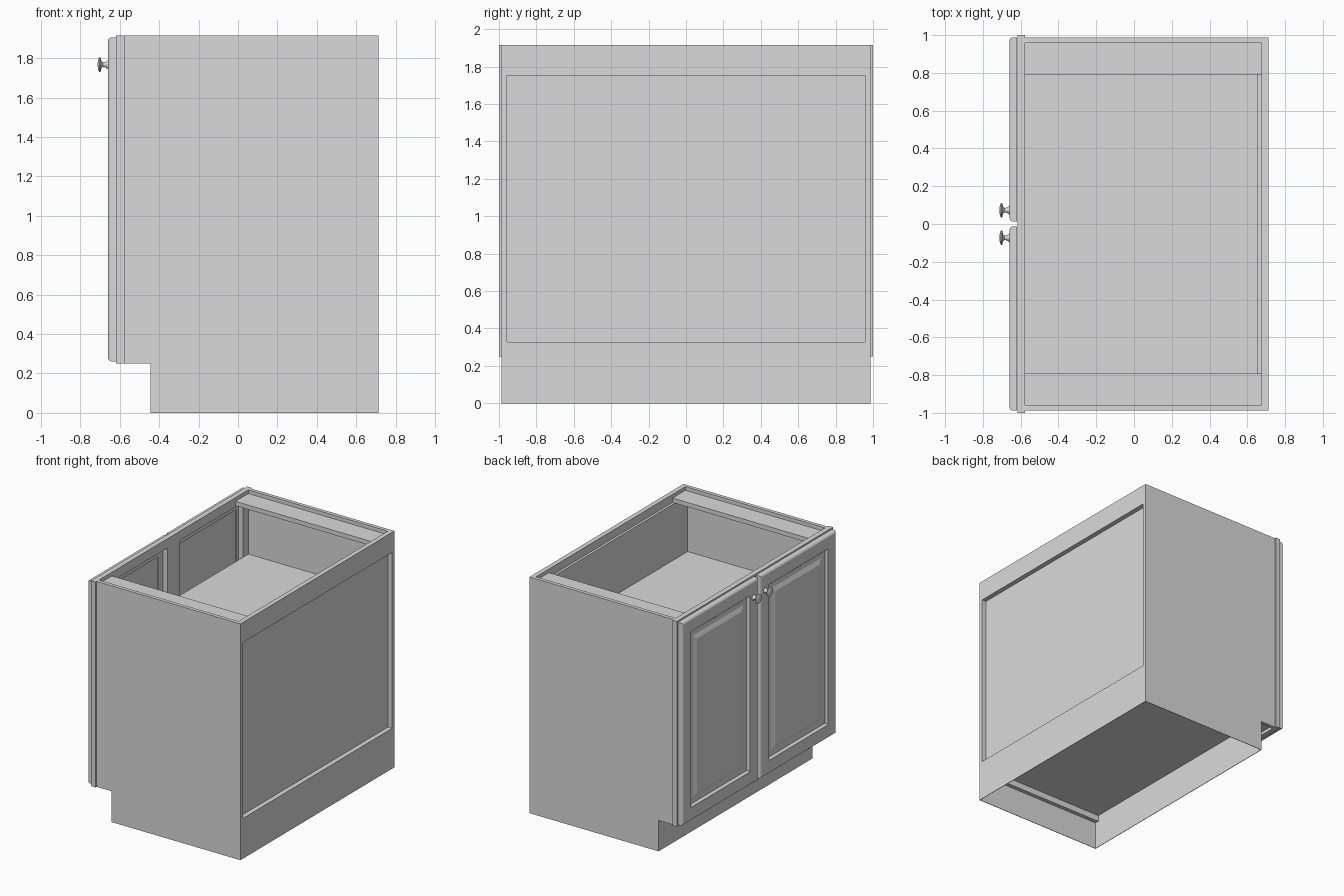
import bpy, bmesh, math
from mathutils import Matrix

cube = bpy.data.objects.get("Cube")
if cube:
    bpy.data.objects.remove(cube, do_unlink=True)

# One plain grey paint for everything
COLOUR = (0.7, 0.7, 0.7, 1)
grey = bpy.data.materials.new("light_grey")
grey.use_nodes = True
grey.diffuse_color = COLOUR
grey.node_tree.nodes["Principled BSDF"].inputs["Base Color"].default_value = COLOUR


def finish(name, bm):
    bmesh.ops.recalc_face_normals(bm, faces=bm.faces)
    mesh = bpy.data.meshes.new(name)
    bm.to_mesh(mesh)
    bm.free()
    mesh.materials.append(grey)
    obj = bpy.data.objects.new(name, mesh)
    bpy.context.collection.objects.link(obj)
    return obj


def box(name, x, y, z):
    """Box from (min, max) ranges."""
    bm = bmesh.new()
    size = [r[1] - r[0] for r in (x, y, z)]
    mid = [(r[1] + r[0]) / 2 for r in (x, y, z)]
    bmesh.ops.create_cube(bm, size=1, matrix=Matrix.Translation(mid) @ Matrix.Diagonal((*size, 1)))
    return finish(name, bm)


def door(name, y0, y1, z0=0.262, z1=1.905):
    """Raised-panel door: nested rectangles (inset, x) bridged from back to front."""
    profile = [(0.125, -0.625), (0.125, -0.619), (0, -0.619), (0, -0.645), (0.004, -0.653),
               (0.013, -0.659), (0.108, -0.659), (0.114, -0.652), (0.120, -0.638),
               (0.165, -0.638), (0.198, -0.653)]
    bm = bmesh.new()
    rings = [[bm.verts.new((x, y, z)) for y, z in
              ((y0 + i, z0 + i), (y1 - i, z0 + i), (y1 - i, z1 - i), (y0 + i, z1 - i))]
             for i, x in profile]
    for a, b in zip(rings, rings[1:]):
        for k in range(4):
            n = (k + 1) % 4
            bm.faces.new((a[k], a[n], b[n], b[k]))
    bm.faces.new(rings[0])
    bm.faces.new(rings[-1])
    return finish(name, bm)


def knob(name, y, z=1.767, sides=24):
    """Turned knob, profile (distance from door, radius) spun about x."""
    profile = [(0, 0.022), (0.005, 0.020), (0.012, 0.014), (0.026, 0.012), (0.034, 0.018),
               (0.039, 0.037), (0.044, 0.039), (0.048, 0.032), (0.052, 0.018), (0.054, 0.0)]
    bm = bmesh.new()
    verts = [bm.verts.new((-0.659 - d, r, 0)) for d, r in profile]
    edges = [bm.edges.new(p) for p in zip(verts, verts[1:])]
    bmesh.ops.spin(bm, geom=verts + edges, cent=(0, 0, 0), axis=(1, 0, 0),
                   angle=math.tau, steps=sides, use_duplicate=False)
    bmesh.ops.remove_doubles(bm, verts=bm.verts, dist=0.0002)
    bmesh.ops.translate(bm, verts=bm.verts, vec=(0, y, z))
    obj = finish(name, bm)
    bpy.ops.object.select_all(action='DESELECT')
    obj.select_set(True)
    bpy.context.view_layer.objects.active = obj
    bpy.ops.object.shade_smooth_by_angle(angle=math.radians(40))


IN, OUT = 0.957, 0.987      # inner and outer faces of the sides
BACK = 0.713                # rear face
TOP = 1.916                 # upper rim
FRAME = (-0.618, -0.577)    # face frame depth
SKIN = 0.004                # thickness of the base skirt

# Mirrored parts: sides, stretchers, cleats, frame stiles, doors, knobs
for tag, s in (("left", 1), ("right", -1)):
    def span(a, b):
        return tuple(sorted((a * s, b * s)))
    box(tag + "_side_panel", (FRAME[1], BACK), span(IN, OUT), (0.25, TOP))
    box(tag + "_base_skirt", (-0.445, BACK), span(OUT - SKIN, OUT), (0, 0.25))
    box(tag + "_top_stretcher", (FRAME[1], 0.675), span(0.792, IN), (1.85, 1.886))
    box(tag + "_floor_cleat", (-0.445 + SKIN, 0.675), span(0.95, OUT - SKIN), (0.225, 0.275))
    box(tag + "_frame_stile", FRAME, span(0.89, 1.0), (0.25, TOP))
    door(tag + "_door", *span(0.014, 0.988))
    knob(tag + "_knob", 0.073 * s)

# Face frame
box("frame_top_rail", FRAME, (-0.89, 0.89), (1.84, TOP))
box("frame_bottom_rail", FRAME, (-0.89, 0.89), (0.25, 0.33))
box("frame_centre_stile", FRAME, (-0.08, 0.08), (0.33, 1.84))

# Toe kick, floor and shelf
box("toe_kick", (-0.445, -0.445 + SKIN), (-OUT, OUT), (0, 0.275))
box("cabinet_floor", (FRAME[1], 0.655), (-IN, IN), (0.275, 0.31))
box("shelf", (FRAME[1], 0.655), (-IN, IN), (1.36, 1.395))

# Back: recessed panel between two flush rails, thin skirt at the foot
box("back_panel", (0.655, 0.675), (-IN, IN), (0.275, 1.85))
box("back_top_rail", (0.675, BACK), (-IN, IN), (1.753, TOP))
box("back_bottom_rail", (0.675, BACK), (-IN, IN), (0.25, 0.327))
box("back_skirt", (BACK - SKIN, BACK), (-OUT, OUT), (0, 0.25))
